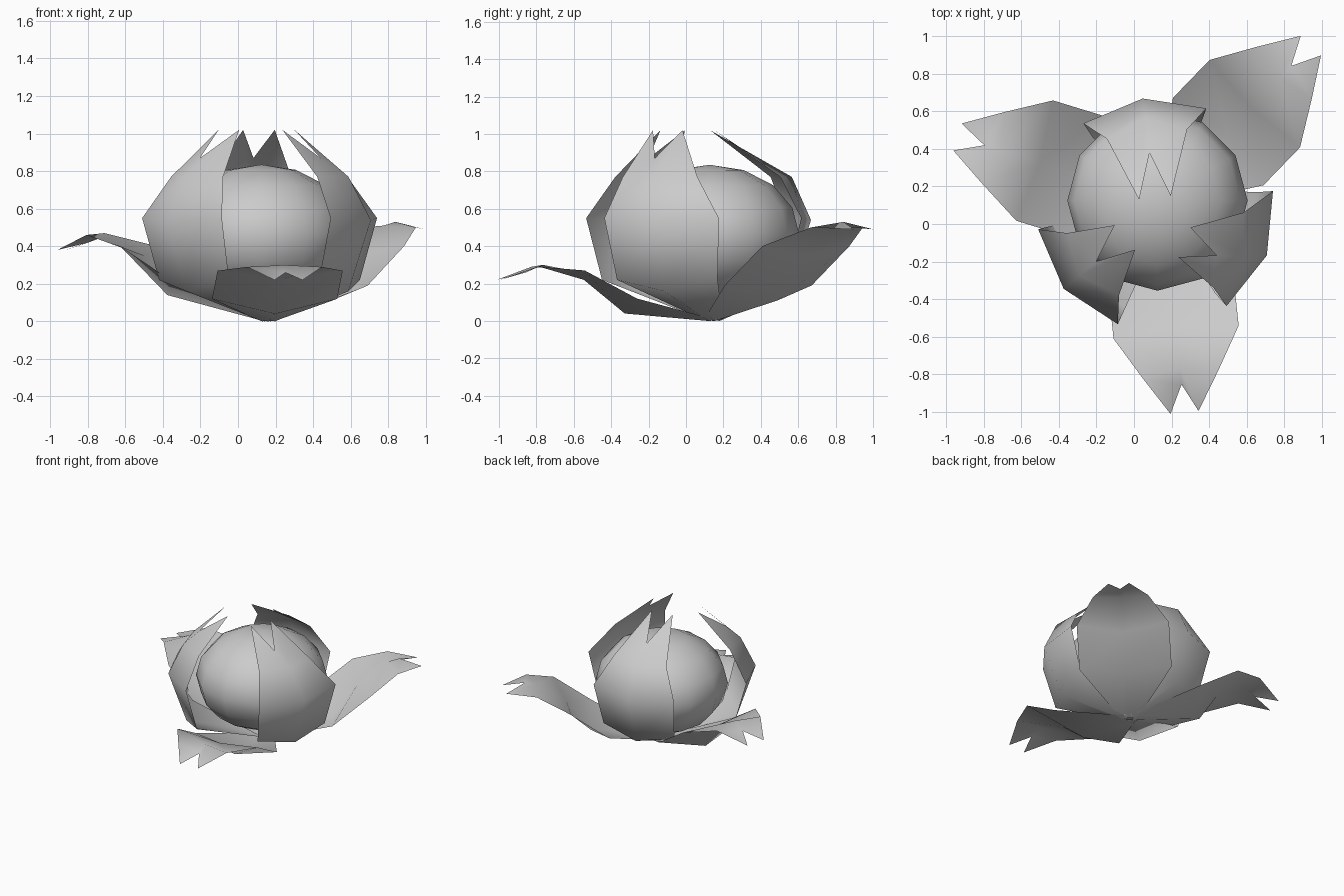
import bpy, math
from mathutils import Vector

if "Cube" in bpy.data.objects:
    bpy.data.objects.remove(bpy.data.objects["Cube"])

ROOT = Vector((0.16, 0.14, 0))  # where all petals meet the stem


def make_petal(name, origin, azimuth, rows):
    """rows: (edge reach, edge height, middle reach, middle height, half width, sideways shift)"""
    a = math.radians(azimuth)
    out = Vector((math.cos(a), math.sin(a), 0))
    side = Vector((-math.sin(a), math.cos(a), 0))
    verts, faces = [], []
    for i, (er, ez, mr, mz, w, shift) in enumerate(rows):
        base = Vector((origin[0], origin[1], 0)) if i else ROOT
        for s, r, z in ((-w, er, ez), (0, mr, mz), (w, er, ez)):
            verts.append(base + out * r + side * (s + shift) + Vector((0, 0, z)))
    for i in range(len(rows) - 1):
        for j in range(2):
            k = i * 3 + j
            faces.append((k, k + 1, k + 4, k + 3))
    mesh = bpy.data.meshes.new(name)
    mesh.from_pydata(verts, [], faces)
    mesh.polygons.foreach_set("use_smooth", [True] * len(faces))
    mesh.flip_normals()
    mesh.update()
    obj = bpy.data.objects.new(name, mesh)
    bpy.context.collection.objects.link(obj)
    return obj


# Round bud in the middle
bpy.ops.mesh.primitive_uv_sphere_add(segments=12, ring_count=8, radius=1,
                                     location=(0.125, 0.125, 0.465))
bud = bpy.context.object
bud.name = "bud"
bud.scale = (0.48, 0.48, 0.37)
bpy.ops.object.shade_smooth()

# Inner petals wrapping the bud, ending in a notched tip
for name, azimuth, reach, tip, notch, lean in (
        ("inner_petal_back", 97, 0.98, 0.07, 0.31, 0.0),
        ("inner_petal_left", 220, 1.05, 0.22, 0.42, 0.0),
        ("inner_petal_right", 338, 1.03, 0.20, 0.385, -0.10)):
    rows = [
        (0.0, 0.01, 0.04, 0.0, 0.06, 0),
        (0.44 * reach, 0.22, 0.49 * reach, 0.16, 0.29, 0),
        (0.52 * reach, 0.55, 0.615 * reach, 0.54, 0.33, 0),
        (0.42 * reach, 0.77, 0.51 * reach, 0.77, 0.215, lean * 0.5),
        (tip, 1.02, notch, 0.87, 0.085, lean),
    ]
    make_petal(name, (0.12, 0.07), azimuth, rows)

# Outer petals splayed outwards, each with its own rise
reaches = [(0.0, 0.02, 0.06), (0.43, 0.46, 0.335), (0.71, 0.68, 0.335),
           (0.94, 0.9, 0.2), (1.14, 0.99, 0.075)]
cups = [0.01, 0.08, 0.05, -0.01, -0.04]
for name, azimuth, heights, fold in (
        ("outer_petal_back_right", 46, (0.01, 0.19, 0.40, 0.50, 0.49), 0.50),
        ("outer_petal_left", 163, (0.01, 0.22, 0.40, 0.46, 0.38), 0.55),
        ("outer_petal_front", 276, (0.01, 0.12, 0.27, 0.29, 0.22), 0.46)):
    rows = [(e, z, fold if i == 1 else m, z - c, w, 0)
            for i, ((e, m, w), z, c) in enumerate(zip(reaches, heights, cups))]
    make_petal(name, (0.15, 0.13), azimuth, rows)
